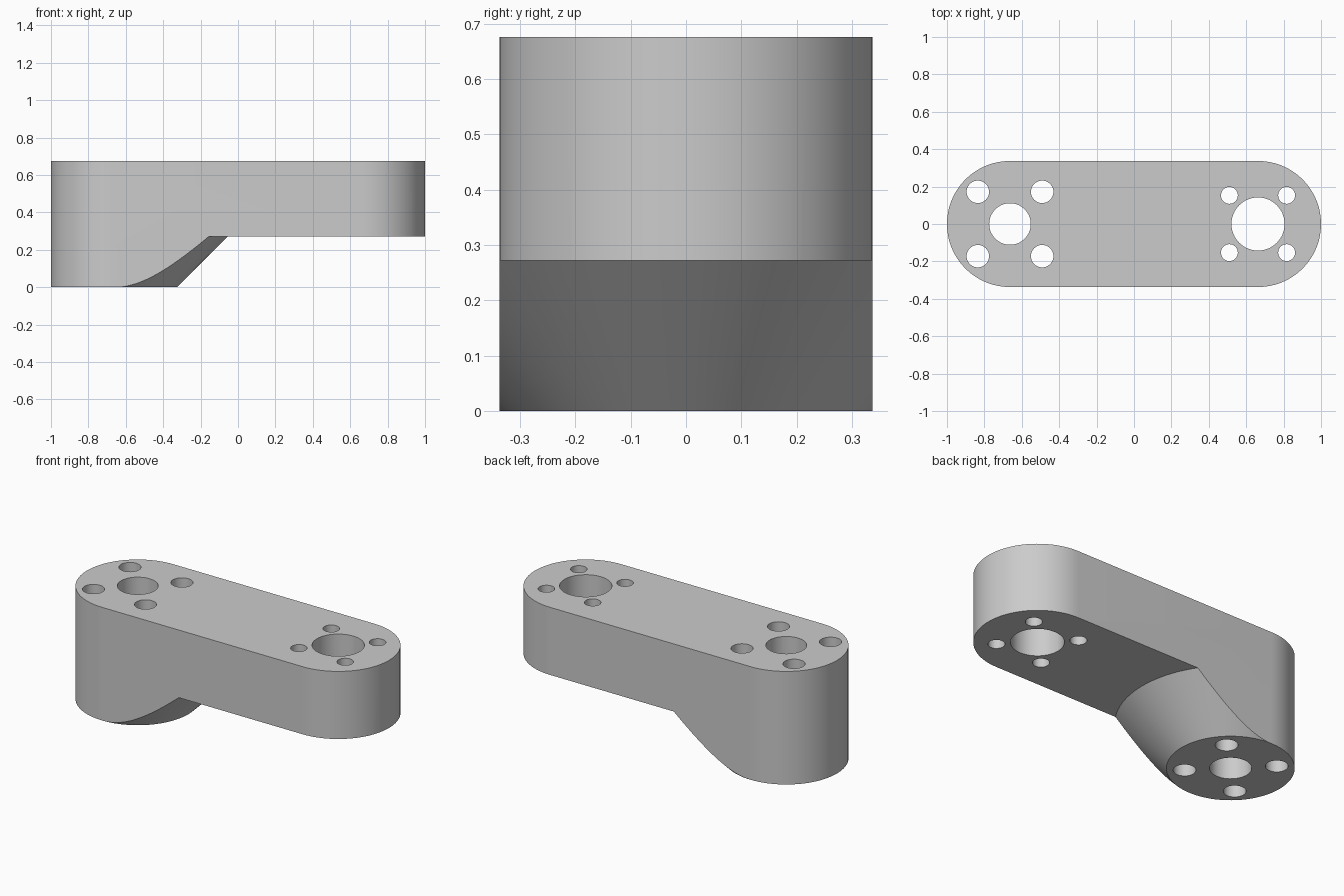
import bpy, bmesh, math

cube = bpy.data.objects.get("Cube")
if cube:
    bpy.data.objects.remove(cube, do_unlink=True)

R = 0.337            # end radius
CX = 1 - R           # end centres
TOP, STEP = 0.676, 0.272
SEG = 96

gray = bpy.data.materials.new("light gray")
gray.use_nodes = True
color = (0.6, 0.6, 0.6, 1)
gray.diffuse_color = color
gray.node_tree.nodes["Principled BSDF"].inputs["Base Color"].default_value = color


def finish(name, bm):
    bmesh.ops.recalc_face_normals(bm, faces=bm.faces)
    mesh = bpy.data.meshes.new(name)
    bm.to_mesh(mesh)
    bm.free()
    mesh.materials.append(gray)
    obj = bpy.data.objects.new(name, mesh)
    bpy.context.collection.objects.link(obj)
    return obj


def prism(bm, outline, z0, z1):
    face = bm.faces.new([bm.verts.new((x, y, z0)) for x, y in outline])
    ext = bmesh.ops.extrude_face_region(bm, geom=[face])
    verts = [g for g in ext["geom"] if isinstance(g, bmesh.types.BMVert)]
    bmesh.ops.translate(bm, verts=verts, vec=(0, 0, z1 - z0))


def arc(cx, cy, r, start, sweep, count):
    return [(cx + r * math.cos(start + sweep * i / count),
             cy + r * math.sin(start + sweep * i / count)) for i in range(count + 1)]


# Rounded arm block, full height
bm = bmesh.new()
half = SEG // 2
outline = arc(CX, 0, R, -math.pi / 2, math.pi, half) + arc(-CX, 0, R, math.pi / 2, math.pi, half)
prism(bm, outline, 0, TOP)
arm = finish("offset_arm", bm)

# Relief cutter: leaves a foot that flares at 45 degrees under the left end
bm = bmesh.new()
gap = 0.0004
profile = [(R + gap - 0.05, -0.05), (R + gap + STEP, STEP), (3, STEP), (3, -0.05)]
rings = []
for i in range(SEG):
    a = 2 * math.pi * i / SEG
    rings.append([bm.verts.new((r * math.cos(a) - CX, r * math.sin(a), z)) for r, z in profile])
for i, ring in enumerate(rings):
    nxt = rings[(i + 1) % SEG]
    for j in range(4):
        k = (j + 1) % 4
        bm.faces.new((ring[j], nxt[j], nxt[k], ring[k]))
relief = finish("foot_relief_cutter", bm)

# Through holes: a bore and four bolt holes at each end
bm = bmesh.new()
for cx, bore, offset, bolt in ((-CX, 0.111, 0.172, 0.06), (CX, 0.142, 0.153, 0.045)):
    holes = [(cx, 0, bore)]
    holes += [(cx + sx * offset, sy * offset, bolt) for sx in (-1, 1) for sy in (-1, 1)]
    for x, y, r in holes:
        prism(bm, arc(x, y, r, 0, 2 * math.pi, 48)[:-1], -0.1, TOP + 0.1)
holes = finish("hole_cutter", bm)

# Cut the arm
bpy.context.view_layer.objects.active = arm
for cutter in (relief, holes):
    cutter.hide_render = True
    mod = arm.modifiers.new(cutter.name, "BOOLEAN")
    mod.operation = "DIFFERENCE"
    mod.solver = "EXACT"
    mod.object = cutter
    bpy.ops.object.modifier_apply(modifier=mod.name)
    bpy.data.objects.remove(cutter, do_unlink=True)

bpy.ops.object.select_all(action="DESELECT")
arm.select_set(True)
bpy.ops.object.shade_smooth_by_angle(angle=math.radians(25))
